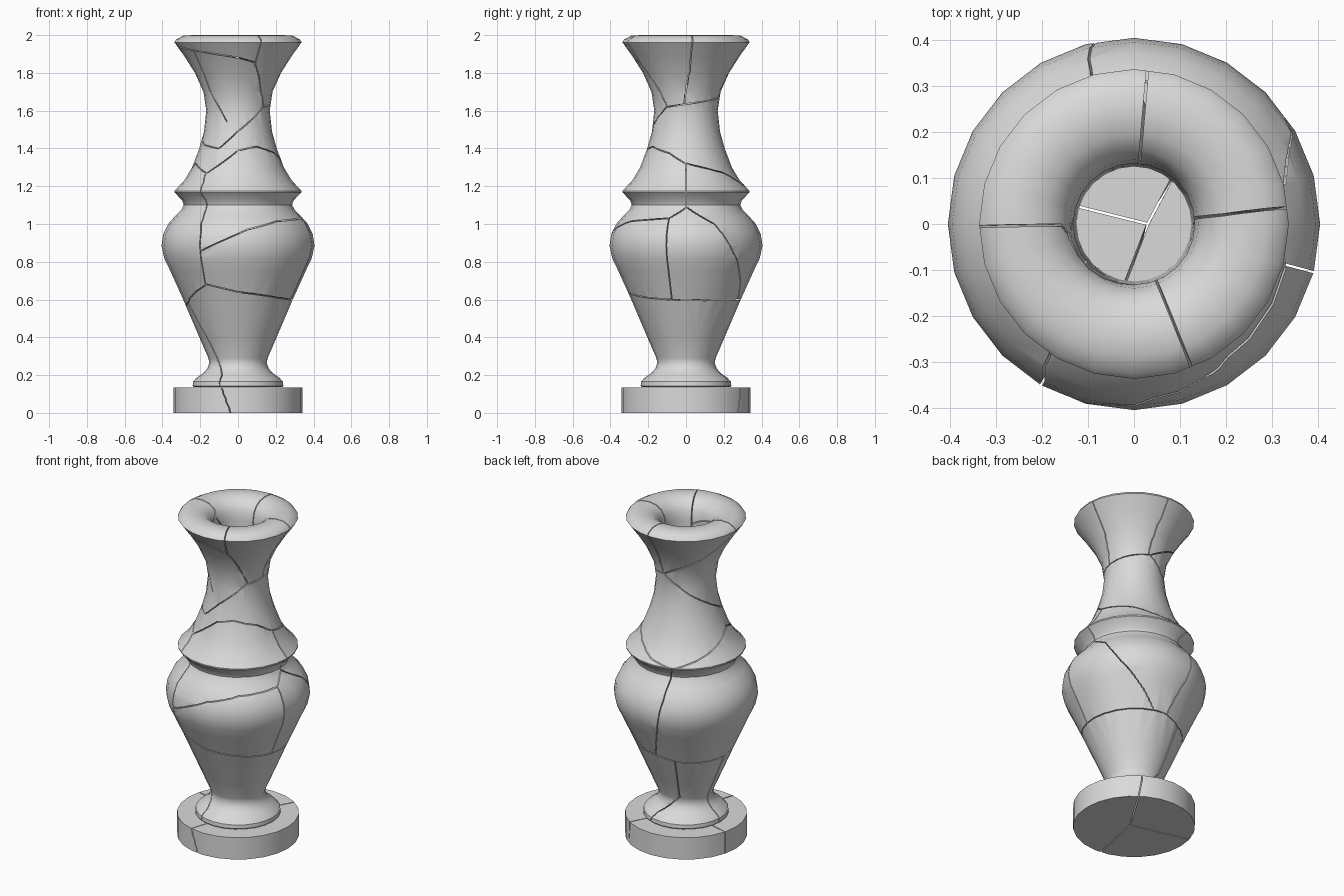
import bpy
import bmesh
from math import cos, sin, radians, tau
from mathutils import Vector

default_cube = bpy.data.objects.get("Cube")
if default_cube:
    bpy.data.objects.remove(default_cube, do_unlink=True)

SIDES = 24
GAP = 0.0025          # half the width of a crack
MEAN_RADIUS = 0.25    # used to measure the slope of a crack

# One plain stone colour
stone = bpy.data.materials.new("grey stone")
stone.use_nodes = True
stone.diffuse_color = (0.7, 0.7, 0.7, 1)
stone.node_tree.nodes["Principled BSDF"].inputs["Base Color"].default_value = stone.diffuse_color


def new_object(name, bm):
    """Turn a bmesh into a linked object with outward normals."""
    bmesh.ops.recalc_face_normals(bm, faces=bm.faces)
    mesh = bpy.data.meshes.new(name)
    bm.to_mesh(mesh)
    bm.free()
    obj = bpy.data.objects.new(name, mesh)
    bpy.context.scene.collection.objects.link(obj)
    return obj


def lathe(name, profile, closed):
    """Revolve (radius, height) points; open profiles are capped flat."""
    bm = bmesh.new()
    rings = []
    for radius, height in profile:
        rings.append([bm.verts.new((radius * cos(tau * i / SIDES), radius * sin(tau * i / SIDES), height))
                      for i in range(SIDES)])
    pairs = list(zip(rings, rings[1:]))
    if closed:
        pairs.append((rings[-1], rings[0]))
    else:
        bm.faces.new(rings[0])
        bm.faces.new(rings[-1])
    for low, high in pairs:
        for i in range(SIDES):
            j = (i + 1) % SIDES
            bm.faces.new((low[i], low[j], high[j], high[i]))
    obj = new_object(name, bm)
    obj.data.materials.append(stone)
    return obj


def subdivide(path, step=3):
    """Add points so that a crack follows the round surface."""
    result = [path[0]]
    for (a, z), (b, w) in zip(path, path[1:]):
        count = max(1, round(abs(b - a) / step))
        for k in range(1, count + 1):
            result.append((a + (b - a) * k / count, z + (w - z) * k / count))
    return result


def blade(path, inner, origin):
    """Thin closed radial strip following (angle, height) points."""
    points = subdivide(path)
    bm = bmesh.new()
    sections = []
    for i, (angle, height) in enumerate(points):
        before, after = points[max(i - 1, 0)], points[min(i + 1, len(points) - 1)]
        along = Vector((radians(after[0] - before[0]) * MEAN_RADIUS, after[1] - before[1])).normalized()
        a = radians(angle)
        outward = Vector((cos(a), sin(a), 0))
        sideways = Vector((-sin(a), cos(a), 0))
        shift = (sideways * -along.y + Vector((0, 0, along.x))) * GAP
        centre = Vector(origin) + Vector((0, 0, height))
        sections.append([bm.verts.new(centre + outward * reach + shift * side)
                         for reach, side in ((inner, -1), (0.46, -1), (0.46, 1), (inner, 1))])
    # Matching diagonals keep both sides of the strip parallel
    for first, second in zip(sections, sections[1:]):
        for i in range(4):
            j = (i + 1) % 4
            if i < 2:
                bm.faces.new((first[i], first[j], second[j]))
                bm.faces.new((first[i], second[j], second[i]))
            else:
                bm.faces.new((first[i], first[j], second[i]))
                bm.faces.new((first[j], second[j], second[i]))
    bm.faces.new(sections[0])
    bm.faces.new(sections[-1])
    cutter = new_object("crack_cutter", bm)
    cutter.hide_render = True
    return cutter


def measure(mesh):
    """Volume and widest radius of a mesh."""
    bm = bmesh.new()
    bm.from_mesh(mesh)
    size = abs(bm.calc_volume())
    reach = max(v.co.xy.length for v in bm.verts)
    bm.free()
    return size, reach


def cut_crack(obj, path, inner=0.11, origin=(0, 0, 0)):
    """Cut one crack, keeping the result only when it removes a thin slice."""
    cutter = blade(path, inner, origin)
    modifier = obj.modifiers.new("crack", "BOOLEAN")
    modifier.operation = "DIFFERENCE"
    modifier.solver = "EXACT"
    modifier.object = cutter
    bpy.context.view_layer.update()
    graph = bpy.context.evaluated_depsgraph_get()
    result = bpy.data.meshes.new_from_object(obj.evaluated_get(graph))
    obj.modifiers.remove(modifier)
    old_size, old_reach = measure(obj.data)
    size, reach = measure(result)
    if 0.95 < size / old_size < 1.001 and reach < old_reach + 0.001:
        obj.data = result
    bpy.data.objects.remove(cutter, do_unlink=True)


# Round plinth
plinth = lathe("plinth", [(0.342, 0), (0.342, 0.135)], closed=False)

# Hollow vase body: foot, belly, collar, neck, rolled lip and inner bore
foot = [(0.125, 0.137), (0.235, 0.137), (0.24, 0.143), (0.238, 0.165), (0.22, 0.185),
        (0.185, 0.21), (0.162, 0.235), (0.152, 0.265), (0.157, 0.29)]
belly = [(0.2, 0.39), (0.29, 0.6), (0.36, 0.755), (0.391, 0.82), (0.405, 0.885),
         (0.396, 0.945), (0.37, 1.0), (0.33, 1.045), (0.3, 1.075), (0.287, 1.1)]
collar = [(0.295, 1.125), (0.337, 1.168), (0.337, 1.175), (0.285, 1.23), (0.243, 1.3)]
neck = [(0.205, 1.4), (0.18, 1.49), (0.168, 1.6), (0.183, 1.7), (0.228, 1.8), (0.285, 1.89)]
lip = [(0.337, 1.962), (0.327, 1.977), (0.29, 1.997), (0.24, 2.0), (0.195, 1.99),
       (0.16, 1.965), (0.14, 1.93), (0.132, 1.88)]
body = lathe("vase_body", foot + belly + collar + neck + lip, closed=True)

# Cracks as (angle in degrees, height), grouped by region
foot_cracks = [
    [(-111, 0.1), (-115, 0.2), (-132, 0.27), (-160, 0.582)],
    [(62, 0.1), (75, 0.2), (112, 0.3), (112, 0.57)],
    [(177, 0.1), (177, 0.555)],
]
belly_cracks = [
    [(-121, 0.68), (-90, 0.64), (-45, 0.61), (-16, 0.599)],
    [(-15, 0.599), (20, 0.596), (45, 0.598), (84, 0.6)],
    [(85, 0.6), (112, 0.572), (135, 0.56), (177, 0.56)],
    [(178, 0.56), (200, 0.585), (237, 0.675)],
    [(-122, 0.68), (-120, 0.86), (-120, 0.95), (-125, 1.1), (-126, 1.17), (-131, 1.265)],
    [(-119, 0.86), (-83, 0.97), (-55, 1.015), (-16, 1.03)],
    [(0, 1.085), (-15, 1.03), (-15, 0.602)],
    [(0, 1.315), (0, 1.09), (24, 1.0), (39, 0.85), (72, 0.6)],
    [(112, 1.17), (108, 1.09), (100, 0.8), (90, 0.6)],
]
neck_cracks = [
    [(-130, 1.27), (-90, 1.39), (-62, 1.41), (-25, 1.375), (-1, 1.32)],
    [(0, 1.32), (50, 1.27), (85, 1.2), (111, 1.17)],
    [(112, 1.17), (150, 1.23), (197, 1.32), (228, 1.272)],
    [(-37, 1.62), (-90, 1.49), (-119, 1.4)],
    [(-120, 1.4), (-155, 1.42), (-225, 1.55), (-279, 1.668)],
    [(-36, 1.62), (0, 1.635), (80, 1.67)],
    [(81, 1.67), (110, 1.72), (150, 1.79), (185, 1.92)],
    [(-36, 1.623), (-45, 1.68), (-69, 1.85), (-68, 2.05)],
    [(-180, 2.05), (-179, 1.96), (-172, 1.94), (-141, 1.92), (-90, 1.88), (-70, 1.855)],
    [(-141, 1.917), (-144, 1.7), (-110, 1.54)],
    [(7, 2.05), (5, 1.8), (-3, 1.638)],
    [(85, 2.05), (85, 1.87), (78, 1.674)],
]
for crack in foot_cracks + belly_cracks + neck_cracks:
    cut_crack(body, crack)

# Three plinth cracks meeting near the middle
for low, high in ((-100, -111), (58, 62), (166, 166)):
    cut_crack(plinth, [(low, -0.02), (high, 0.16)], inner=-0.003, origin=(0.03, 0, 0))

# Smooth round surfaces, sharp edges at the collar, lip and cracks
bpy.ops.object.select_all(action="DESELECT")
for part in (plinth, body):
    part.select_set(True)
    bpy.context.view_layer.objects.active = part
bpy.ops.object.shade_smooth_by_angle(angle=radians(35))
